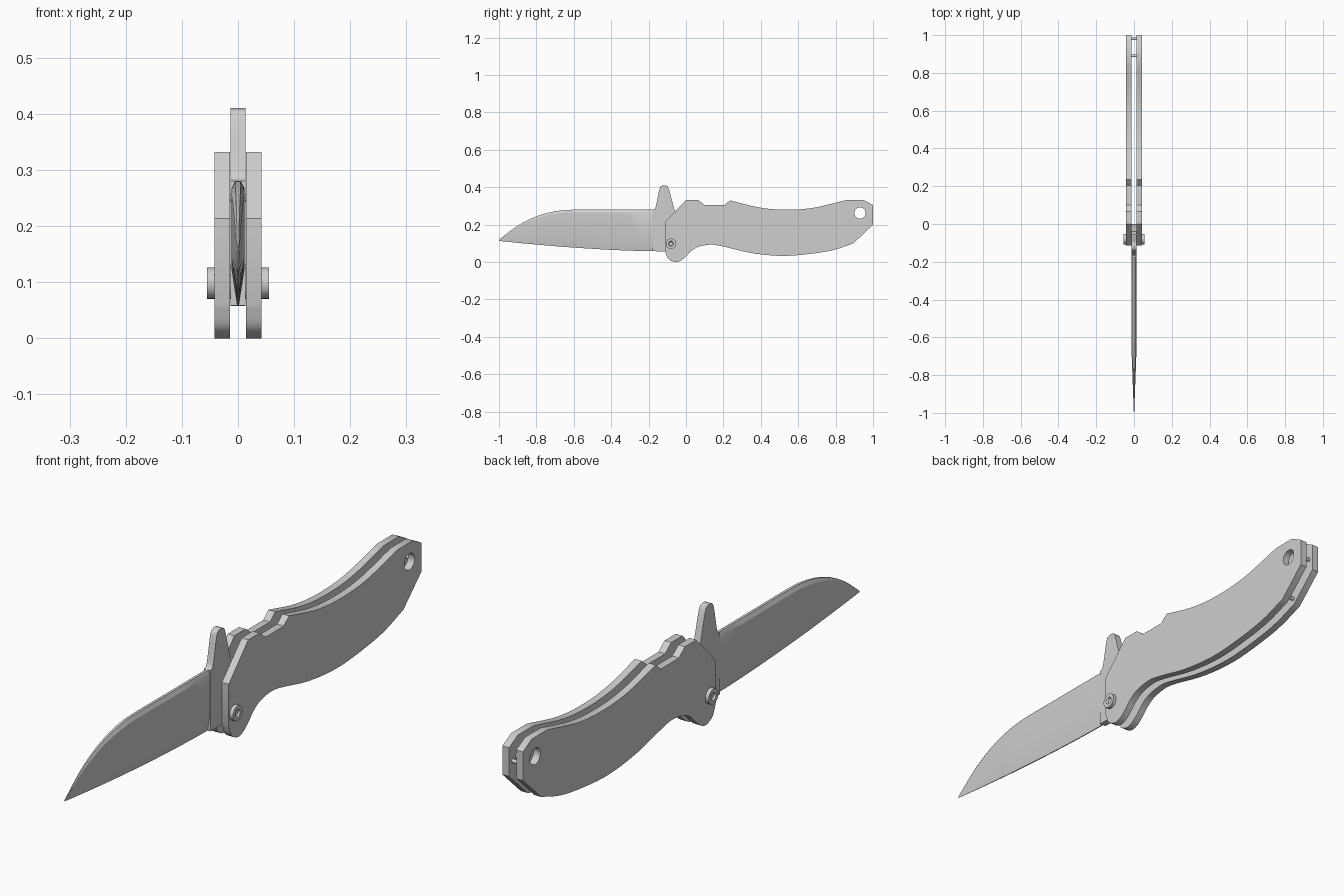
import bpy, bmesh, math
from mathutils import Vector, Matrix

cube = bpy.data.objects.get("Cube")
if cube:
    bpy.data.objects.remove(cube, do_unlink=True)

steel = bpy.data.materials.new("satin_grey")
steel.use_nodes = True
GREY = (0.62, 0.62, 0.62, 1)
steel.diffuse_color = GREY
steel.node_tree.nodes["Principled BSDF"].inputs["Base Color"].default_value = GREY


def finish(obj, angle=30):
    """Weld, face outwards, colour and smooth one part."""
    bm = bmesh.new()
    bm.from_mesh(obj.data)
    bmesh.ops.remove_doubles(bm, verts=bm.verts, dist=0.0001)
    bmesh.ops.recalc_face_normals(bm, faces=bm.faces)
    bm.to_mesh(obj.data)
    bm.free()
    obj.data.materials.clear()
    obj.data.materials.append(steel)
    bpy.ops.object.select_all(action='DESELECT')
    obj.select_set(True)
    bpy.context.view_layer.objects.active = obj
    bpy.ops.object.shade_smooth_by_angle(angle=math.radians(angle))


def smooth(points, steps=5):
    """Catmull-Rom curve through the points."""
    p = [Vector(q) for q in points]
    p = [2 * p[0] - p[1]] + p + [2 * p[-1] - p[-2]]
    out = []
    for a, b, c, d in zip(p, p[1:], p[2:], p[3:]):
        for i in range(steps):
            t = i / steps
            out.append(0.5 * (2 * b + (c - a) * t + (2 * a - 5 * b + 4 * c - d) * t ** 2
                              + (3 * b - a - 3 * c + d) * t ** 3))
    return out + [p[-2]]


def circle(y, z, r, n=24):
    return [(y + r * math.cos(math.tau * i / n), z + r * math.sin(math.tau * i / n))
            for i in range(n)]


def plate(name, outlines, x, half):
    """Side-on outlines (y, z), extruded across x; inner outlines become holes."""
    cu = bpy.data.curves.new(name, 'CURVE')
    cu.dimensions = '2D'
    cu.fill_mode = 'BOTH'
    cu.extrude = half
    for pts in outlines:
        s = cu.splines.new('POLY')
        s.points.add(len(pts) - 1)
        for sp, q in zip(s.points, pts):
            sp.co = (q[0], q[1], 0, 1)
        s.use_cyclic_u = True
    obj = bpy.data.objects.new(name, cu)
    bpy.context.collection.objects.link(obj)
    bpy.ops.object.select_all(action='DESELECT')
    obj.select_set(True)
    bpy.context.view_layer.objects.active = obj
    bpy.ops.object.convert(target='MESH')
    obj = bpy.context.view_layer.objects.active
    obj.data.transform(Matrix(((0, 0, 1, x), (1, 0, 0, 0), (0, 1, 0, 0), (0, 0, 0, 1))))
    finish(obj)


def loft(name, rings, angle=30):
    """Skin a row of equal rings and cap both ends."""
    bm = bmesh.new()
    vs = [[bm.verts.new(p) for p in ring] for ring in rings]
    n = len(vs[0])
    for a, b in zip(vs, vs[1:]):
        for i in range(n):
            bm.faces.new((a[i], a[(i + 1) % n], b[(i + 1) % n], b[i]))
    bm.faces.new(vs[0])
    bm.faces.new(vs[-1])
    me = bpy.data.meshes.new(name)
    bm.to_mesh(me)
    bm.free()
    obj = bpy.data.objects.new(name, me)
    bpy.context.collection.objects.link(obj)
    finish(obj, angle)


def lathe(name, y, z, profile):
    """Turned part lying along x, from (x, radius) pairs."""
    loft(name, [[(x, *q) for q in circle(y, z, r)] for x, r in profile])


# Handle scales with lanyard hole
back = smooth([(0.235, 0.33), (0.39, 0.292), (0.53, 0.28), (0.68, 0.29), (0.86, 0.332)])
belly = smooth([(0.895, 0.1), (0.77, 0.06), (0.6, 0.037), (0.48, 0.034), (0.34, 0.05),
                (0.2, 0.083), (0.135, 0.093), (0.07, 0.083), (0.03, 0.06), (0, 0.03),
                (-0.03, 0.007), (-0.06, 0), (-0.095, 0.018), (-0.113, 0.06)])
outline = ([(-0.113, 0.213), (0, 0.332), (0.065, 0.332), (0.1, 0.304), (0.205, 0.304)]
           + back + [(0.95, 0.332), (1, 0.305), (1, 0.2)] + belly)
for side, sign in (("left", 1), ("right", -1)):
    plate(side + "_handle_scale", [outline, circle(0.93, 0.262, 0.03)], sign * 0.028, 0.0135)

# Blade: bevelled spine, flat sides, thin lower edge
tops = smooth([(-1, 0.118), (-0.915, 0.185), (-0.835, 0.23), (-0.755, 0.259),
               (-0.675, 0.275), (-0.6, 0.28), (-0.4, 0.28), (-0.165, 0.28)], 3)
rings = []
for y, top in tops:
    t = (y + 1) / 0.835
    low = 0.058 + 0.055 * (1 - t) ** 1.6
    w = 0.001 + 0.011 * min(1, t / 0.35)
    h = top - low
    right = [(0.4 * w, top), (w, top - 0.07 * h), (w, low + 0.3 * h), (0.15 * w, low)]
    rings.append([(x, y, z) for x, z in right] + [(-x, y, z) for x, z in reversed(right)])
loft("blade", rings, 25)

# Blade root with opening tab
tab = smooth([(-0.178, 0.28), (-0.162, 0.295), (-0.142, 0.39), (-0.128, 0.408),
              (-0.106, 0.408), (-0.092, 0.39), (-0.064, 0.288), (-0.056, 0.272)], 4)
heel = smooth([(-0.04, 0.272), (-0.008, 0.2), (0, 0.11), (-0.03, 0.068), (-0.08, 0.057)], 4)
plate("blade_root", [tab + heel + [(-0.178, 0.058)]], 0, 0.013)

# Pivot screw with socketed ends
lathe("pivot_screw", -0.08, 0.098,
      [(-0.048, 0.01), (-0.055, 0.014), (-0.055, 0.028),
       (0.055, 0.028), (0.055, 0.014), (0.048, 0.01)])

# Spacer pins between the scales
for name, y, z in (("upper_spacer_pin", 0.98, 0.25), ("lower_spacer_pin", 0.89, 0.125)):
    lathe(name, y, z, [(-0.015, 0.007), (0.015, 0.007)])
